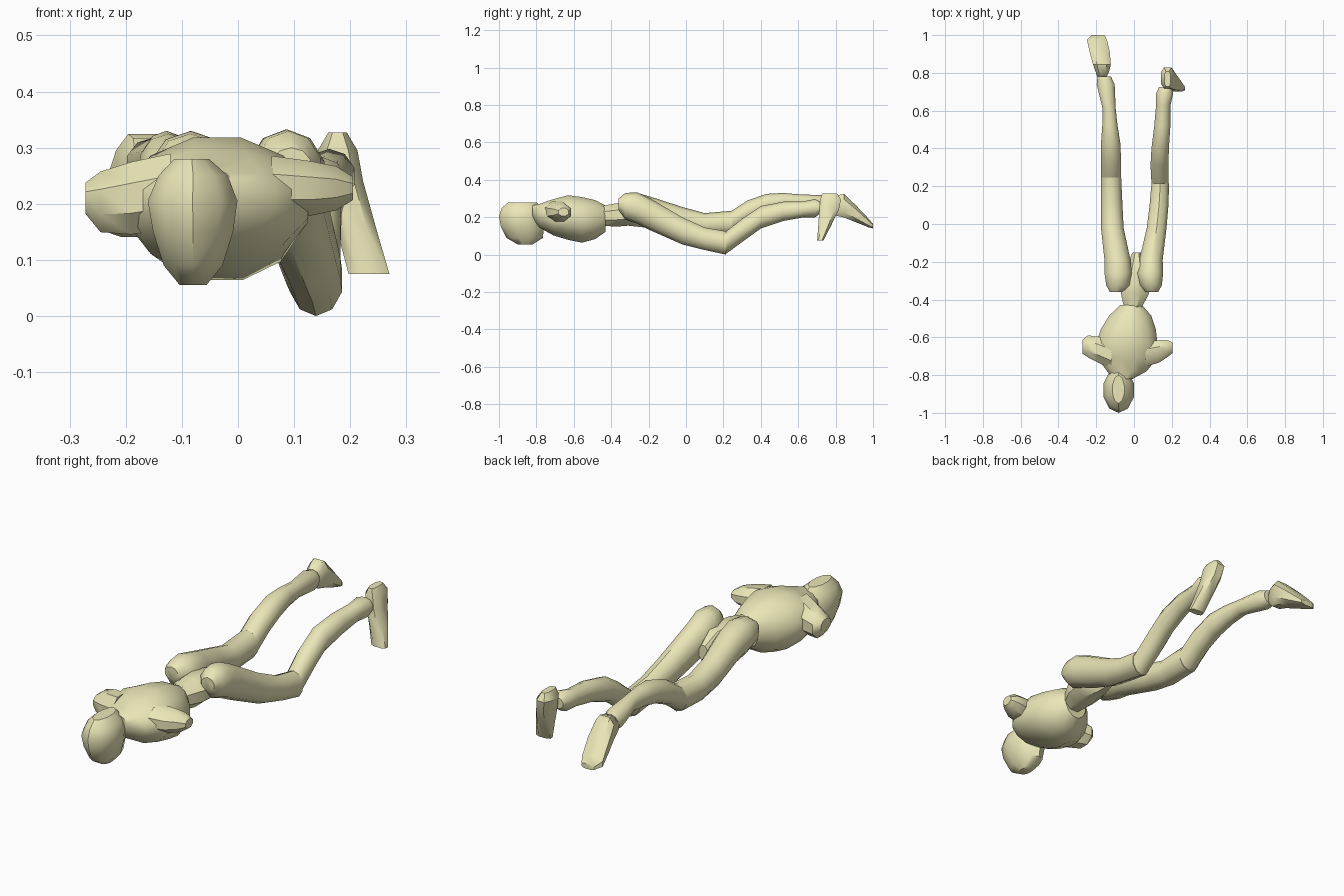
import bpy, math

mat = bpy.data.materials.new("pale_yellow")
mat.diffuse_color = (0.83, 0.80, 0.48, 1)


def loft(name, rings, axis="y", sides=10, power=1.0):
    """Skin oval rings: (lo/hi of first cross axis, lo/hi of second, position on axis)."""
    verts, faces = [], []
    for a0, a1, b0, b1, p in rings:
        for i in range(sides):
            t = 2 * math.pi * (i + 0.5) / sides
            c, s = math.cos(t), math.sin(t)
            c = math.copysign(abs(c) ** power, c)
            s = math.copysign(abs(s) ** power, s)
            a = (a0 + a1) / 2 + c * (a1 - a0) / 2
            b = (b0 + b1) / 2 + s * (b1 - b0) / 2
            verts.append({"x": (p, a, b), "y": (a, p, b), "z": (a, b, p)}[axis])
    for r in range(len(rings) - 1):
        for i in range(sides):
            j = (i + 1) % sides
            faces.append((r * sides + i, r * sides + j,
                          (r + 1) * sides + j, (r + 1) * sides + i))
    faces.append(tuple(range(sides)))
    faces.append(tuple(range(len(verts) - sides, len(verts))))
    me = bpy.data.meshes.new(name)
    me.from_pydata(verts, [], faces)
    ob = bpy.data.objects.new(name, me)
    bpy.context.collection.objects.link(ob)
    me.materials.append(mat)
    bpy.ops.object.select_all(action="DESELECT")
    ob.select_set(True)
    bpy.context.view_layer.objects.active = ob
    bpy.ops.object.mode_set(mode="EDIT")
    bpy.ops.mesh.select_all(action="SELECT")
    bpy.ops.mesh.normals_make_consistent(inside=False)
    bpy.ops.object.mode_set(mode="OBJECT")
    bpy.ops.object.shade_smooth_by_angle(angle=math.radians(40))
    return ob


# Head: egg tapering down to the chin
loft("head", [
    (-0.105, -0.055, -0.90, -0.82, 0.055),
    (-0.135, -0.025, -0.96, -0.765, 0.09),
    (-0.155, -0.005, -0.99, -0.76, 0.15),
    (-0.165, 0.003, -1.00, -0.76, 0.205),
    (-0.145, -0.015, -0.985, -0.77, 0.25),
    (-0.115, -0.05, -0.95, -0.80, 0.28)], axis="z")

# Torso: chest with neck end and waist end
loft("torso", [
    (-0.11, -0.005, 0.19, 0.265, -0.82),
    (-0.145, 0.07, 0.14, 0.275, -0.78),
    (-0.20, 0.13, 0.10, 0.30, -0.71),
    (-0.205, 0.13, 0.075, 0.322, -0.63),
    (-0.18, 0.12, 0.06, 0.312, -0.555),
    (-0.135, 0.095, 0.08, 0.295, -0.485),
    (-0.075, 0.045, 0.12, 0.265, -0.43)], sides=12)

# Shoulder stubs
loft("left_shoulder", [
    (-0.69, -0.61, 0.18, 0.24, -0.272),
    (-0.71, -0.585, 0.145, 0.262, -0.245),
    (-0.74, -0.59, 0.14, 0.28, -0.19),
    (-0.77, -0.62, 0.15, 0.295, -0.12)], axis="x", sides=8)
loft("right_shoulder", [
    (-0.76, -0.62, 0.17, 0.29, 0.06),
    (-0.74, -0.61, 0.175, 0.28, 0.13),
    (-0.71, -0.61, 0.185, 0.27, 0.175),
    (-0.685, -0.625, 0.205, 0.25, 0.205)], axis="x", sides=8)

# Pelvis: narrow waist running back between the thighs
loft("pelvis", [
    (-0.055, 0.04, 0.15, 0.265, -0.45),
    (-0.075, 0.085, 0.145, 0.28, -0.37),
    (-0.075, 0.09, 0.15, 0.285, -0.31),
    (-0.04, 0.065, 0.14, 0.275, -0.22),
    (-0.01, 0.04, 0.15, 0.23, -0.15)], sides=8)

# Thighs
loft("right_thigh", [
    (0.06, 0.13, 0.24, 0.30, -0.36),
    (0.03, 0.15, 0.19, 0.33, -0.325),
    (0.015, 0.158, 0.165, 0.333, -0.26),
    (0.025, 0.155, 0.13, 0.30, -0.19),
    (0.065, 0.175, 0.055, 0.20, -0.02),
    (0.08, 0.185, 0.025, 0.145, 0.10),
    (0.09, 0.188, 0.0, 0.125, 0.215)])
loft("left_thigh", [
    (-0.13, -0.06, 0.24, 0.30, -0.36),
    (-0.15, -0.02, 0.19, 0.325, -0.325),
    (-0.16, -0.008, 0.17, 0.33, -0.26),
    (-0.16, -0.015, 0.16, 0.31, -0.19),
    (-0.178, -0.052, 0.12, 0.255, -0.02),
    (-0.178, -0.058, 0.10, 0.222, 0.10),
    (-0.177, -0.065, 0.105, 0.235, 0.245)])

# Shins
loft("right_shin", [
    (0.09, 0.185, 0.005, 0.125, 0.215),
    (0.085, 0.185, 0.075, 0.20, 0.31),
    (0.09, 0.187, 0.14, 0.26, 0.40),
    (0.105, 0.195, 0.18, 0.283, 0.52),
    (0.115, 0.195, 0.20, 0.285, 0.63),
    (0.115, 0.21, 0.20, 0.298, 0.69),
    (0.13, 0.20, 0.225, 0.28, 0.725)])
loft("left_shin", [
    (-0.177, -0.065, 0.11, 0.235, 0.245),
    (-0.177, -0.065, 0.17, 0.29, 0.33),
    (-0.177, -0.07, 0.215, 0.325, 0.43),
    (-0.17, -0.085, 0.235, 0.33, 0.52),
    (-0.168, -0.095, 0.245, 0.322, 0.61),
    (-0.20, -0.10, 0.225, 0.318, 0.74),
    (-0.195, -0.12, 0.235, 0.305, 0.78)])

# Feet: right one hangs straight down, left one points back
loft("right_foot", [
    (0.16, 0.195, 0.725, 0.81, 0.327),
    (0.14, 0.215, 0.715, 0.832, 0.295),
    (0.15, 0.225, 0.71, 0.82, 0.24),
    (0.175, 0.25, 0.705, 0.775, 0.15),
    (0.195, 0.272, 0.70, 0.735, 0.075)], axis="z", sides=8, power=0.7)
loft("left_foot", [
    (-0.195, -0.145, 0.23, 0.285, 0.775),
    (-0.205, -0.13, 0.205, 0.32, 0.805),
    (-0.22, -0.12, 0.195, 0.328, 0.845),
    (-0.238, -0.125, 0.17, 0.265, 0.91),
    (-0.252, -0.14, 0.145, 0.195, 0.975),
    (-0.225, -0.155, 0.14, 0.165, 1.00)], sides=8, power=0.7)
